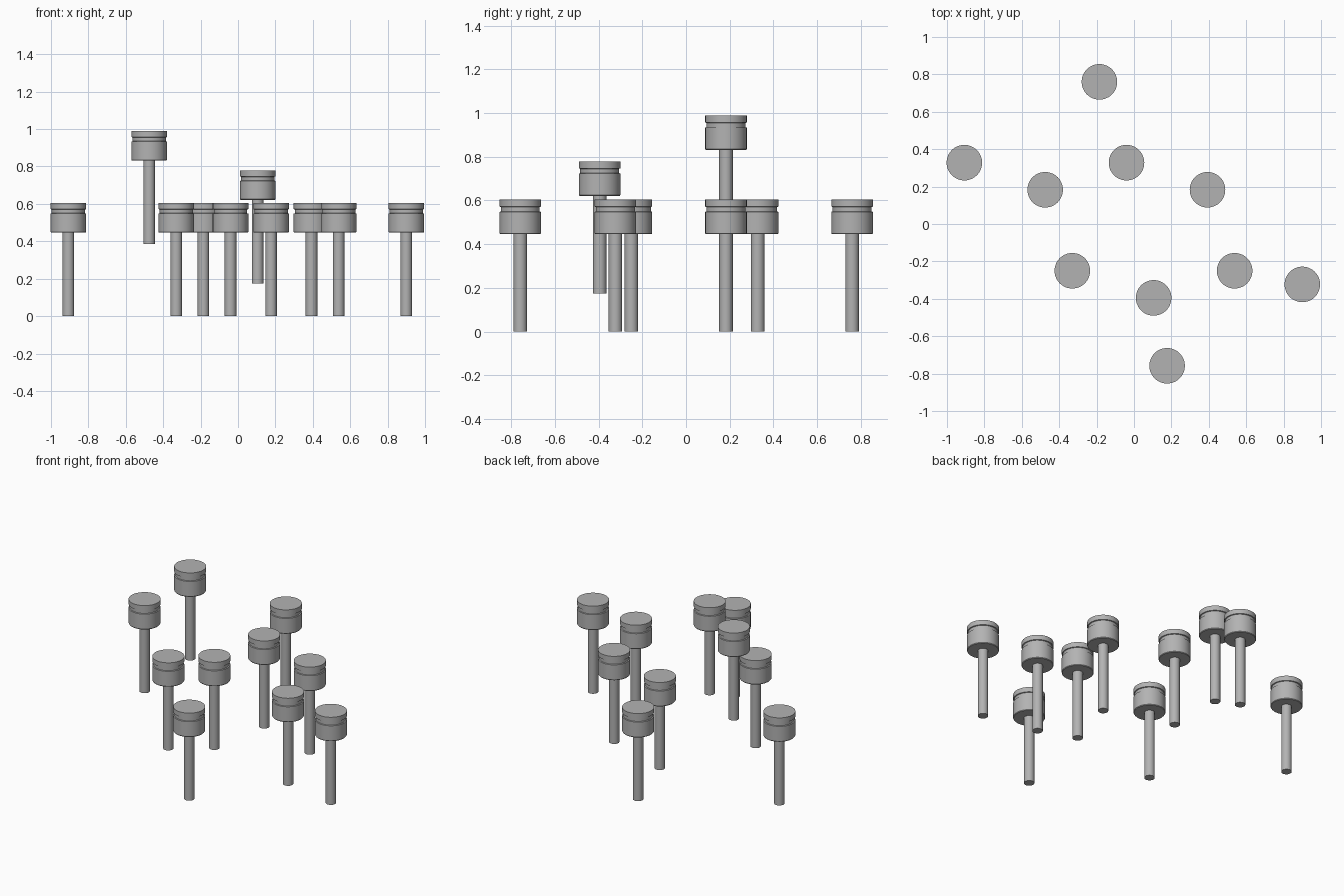
import bpy, bmesh, math

if "Cube" in bpy.data.objects:
    bpy.data.objects.remove(bpy.data.objects["Cube"])

SEGMENTS = 48

steel = bpy.data.materials.new("grey steel")
steel.diffuse_color = (0.45, 0.45, 0.45, 1)
steel.use_nodes = True
steel.node_tree.nodes["Principled BSDF"].inputs["Base Color"].default_value = steel.diffuse_color

# Half profile (radius, height) of one piston: rod, head, groove and cap
PROFILE = [(0, 0), (0.031, 0), (0.031, 0.446), (0.092, 0.446), (0.095, 0.45),
           (0.095, 0.548), (0.089, 0.55), (0.089, 0.57), (0.095, 0.572),
           (0.095, 0.604), (0, 0.604)]

# Ground position and lift of every piston
PLACES = [(-0.185, 0.76, 0), (-0.907, 0.328, 0), (-0.04, 0.328, 0),
          (-0.475, 0.183, 0.385), (0.393, 0.183, 0), (-0.33, -0.25, 0),
          (0.538, -0.25, 0), (0.105, -0.395, 0.175), (0.9, -0.323, 0),
          (0.177, -0.758, 0)]


def piston_mesh():
    """Spin the profile around the z axis."""
    bm = bmesh.new()
    verts = [bm.verts.new((r, 0, z)) for r, z in PROFILE]
    edges = [bm.edges.new(pair) for pair in zip(verts, verts[1:])]
    bmesh.ops.spin(bm, geom=verts + edges, cent=(0, 0, 0), axis=(0, 0, 1),
                   angle=math.tau, steps=SEGMENTS)
    bmesh.ops.remove_doubles(bm, verts=bm.verts, dist=0.0005)
    bmesh.ops.recalc_face_normals(bm, faces=bm.faces)
    mesh = bpy.data.meshes.new("piston")
    bm.to_mesh(mesh)
    bm.free()
    mesh.materials.append(steel)
    return mesh


# Ten identical pistons, two of them raised
mesh = piston_mesh()
for i, place in enumerate(PLACES, 1):
    piston = bpy.data.objects.new(f"piston_{i}", mesh)
    piston.location = place
    bpy.context.collection.objects.link(piston)
    piston.select_set(True)
    bpy.context.view_layer.objects.active = piston

# Smooth round walls, sharp rims (the mesh is shared)
bpy.ops.object.select_all(action='DESELECT')
piston.select_set(True)
bpy.ops.object.shade_smooth_by_angle(angle=math.radians(30))
